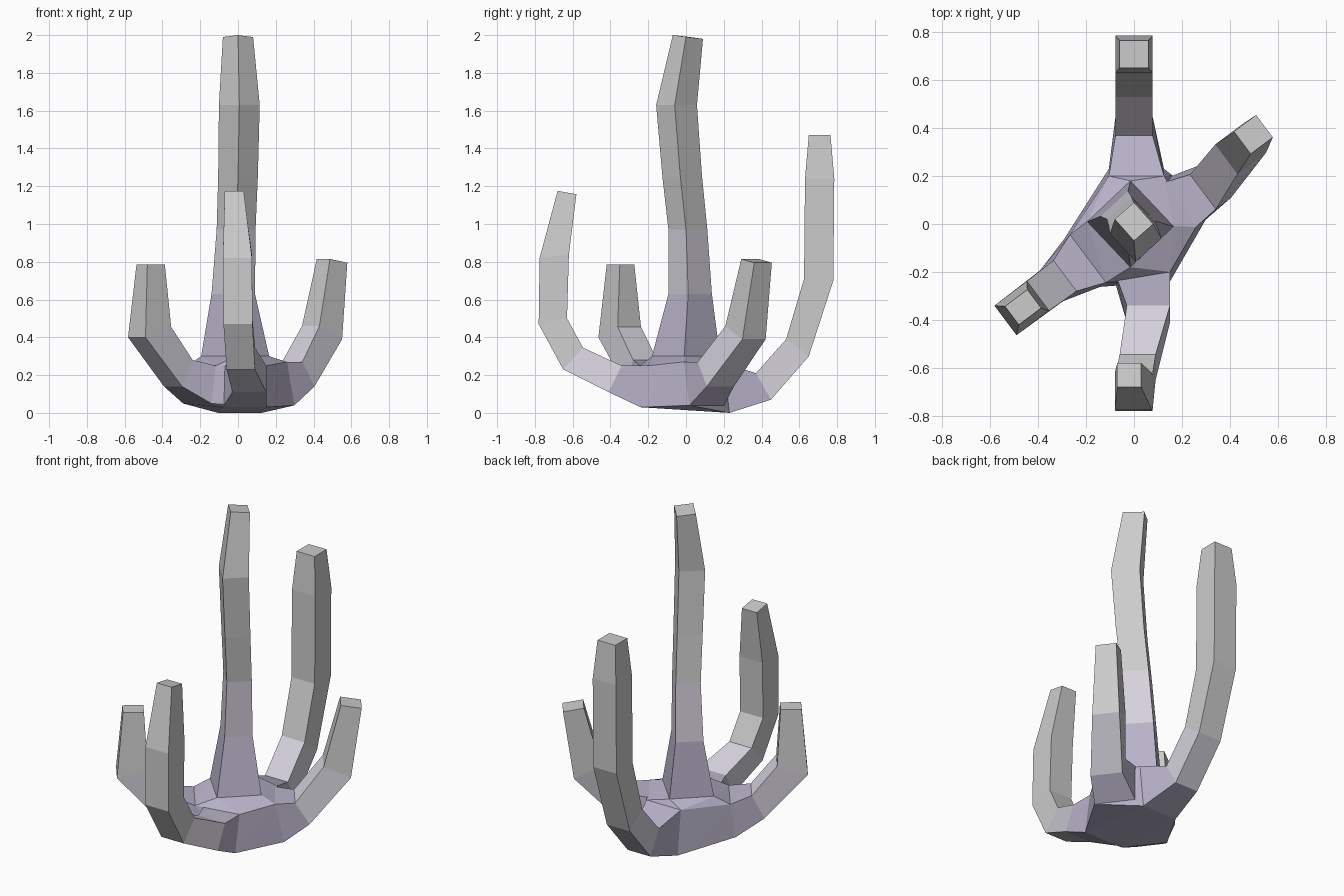
import bpy, bmesh, math
from mathutils import Vector

if "Cube" in bpy.data.objects:
    bpy.data.objects.remove(bpy.data.objects["Cube"])

bm = bmesh.new()
roots = []


def loft(rings):
    """Four-sided tube through the rings, open at the root and capped at the tip."""
    vs = [[bm.verts.new(p) for p in ring] for ring in rings]
    for i, (a, b) in enumerate(zip(vs, vs[1:])):
        for k in range(4):
            f = bm.faces.new((a[k], a[(k + 1) % 4], b[(k + 1) % 4], b[k]))
            f.material_index = 1 if i == 0 else 2 if i == 1 else 0
    bm.faces.new(vs[-1])
    roots.append(vs[0])


def arm(direction, sections):
    """Sections: outer r, outer z, inner r, inner z, half width, sideways shift."""
    u = Vector((direction[0], direction[1], 0)).normalized()
    v = Vector((-u.y, u.x, 0))
    rings = []
    for ro, zo, ri, zi, w, s in sections:
        rings.append([u * r + v * (s + d) + Vector((0, 0, z))
                      for r, z, d in ((ro, zo, -w), (ro, zo, w), (ri, zi, w), (ri, zi, -w))])
    loft(rings)


# back arm, the tallest side arm
arm((0, 1), [
    (.23, .00, .20, .265, .115, -.01), (.45, .07, .37, .21, .077, 0),
    (.65, .30, .53, .39, .077, 0), (.78, .70, .625, .71, .078, 0),
    (.785, 1.24, .63, 1.24, .078, 0), (.765, 1.47, .65, 1.47, .06, 0)])
# front arm
arm((0, -1), [
    (.24, .03, .20, .25, .115, .035), (.41, .11, .34, .25, .09, .06),
    (.65, .23, .545, .345, .075, .015), (.78, .47, .63, .50, .077, 0),
    (.775, .82, .62, .84, .077, -.003), (.68, 1.175, .58, 1.158, .05, -.02)])
# right arm, leaning to the back
arm((.8, .6), [
    (.25, .04, .20, .27, .115, -.05), (.39, .14, .31, .27, .09, -.065),
    (.62, .39, .47, .46, .077, -.015), (.68, .795, .565, .815, .058, 0)])
# left arm, leaning to the front
arm((-.8, -.6), [
    (.27, .05, .24, .25, .125, 0), (.43, .14, .36, .28, .08, 0),
    (.67, .40, .50, .455, .077, 0), (.636, .785, .52, .785, .048, 0)])

# central trunk: diamond section given as centre x, y, z, radius, tip tilt
rings = []
for x, y, z, r, t in ((-.015, 0, .30, .18, 0), (-.025, .022, .63, .115, 0),
                      (-.01, .01, .97, .103, 0), (.0, -.02, 1.25, .105, 0),
                      (.007, -.05, 1.63, .108, 0), (0, .01, 1.99, .08, .01)):
    rings.append([(x - r, y + .01, z), (x, y - r, z + t), (x + r, y - .01, z), (x, y + r, z - t)])
loft(rings)

# hub joining all the roots, opened where each branch leaves it
hull = bmesh.ops.convex_hull(bm, input=[v for r in roots for v in r])
hub = {g for g in hull["geom"] if isinstance(g, bmesh.types.BMFace)}
for f in hub:
    f.material_index = 1
sets = [set(r) for r in roots]
caps = [f for f in hub if any(set(f.verts) <= s for s in sets)]
bmesh.ops.delete(bm, geom=caps, context='FACES_ONLY')
bmesh.ops.recalc_face_normals(bm, faces=bm.faces[:])

mesh = bpy.data.meshes.new("branching_coral")
bm.to_mesh(mesh)
bm.free()

# grey tips, violet base and a blend between them
for name, col in (("tip_grey", (.8, .8, .8, 1)), ("base_violet", (.48, .45, .58, 1)),
                  ("blend_violet", (.66, .64, .71, 1))):
    m = bpy.data.materials.new(name)
    m.diffuse_color = col
    m.use_nodes = True
    m.node_tree.nodes["Principled BSDF"].inputs["Base Color"].default_value = m.diffuse_color
    mesh.materials.append(m)
bpy.context.collection.objects.link(bpy.data.objects.new("branching_coral", mesh))
